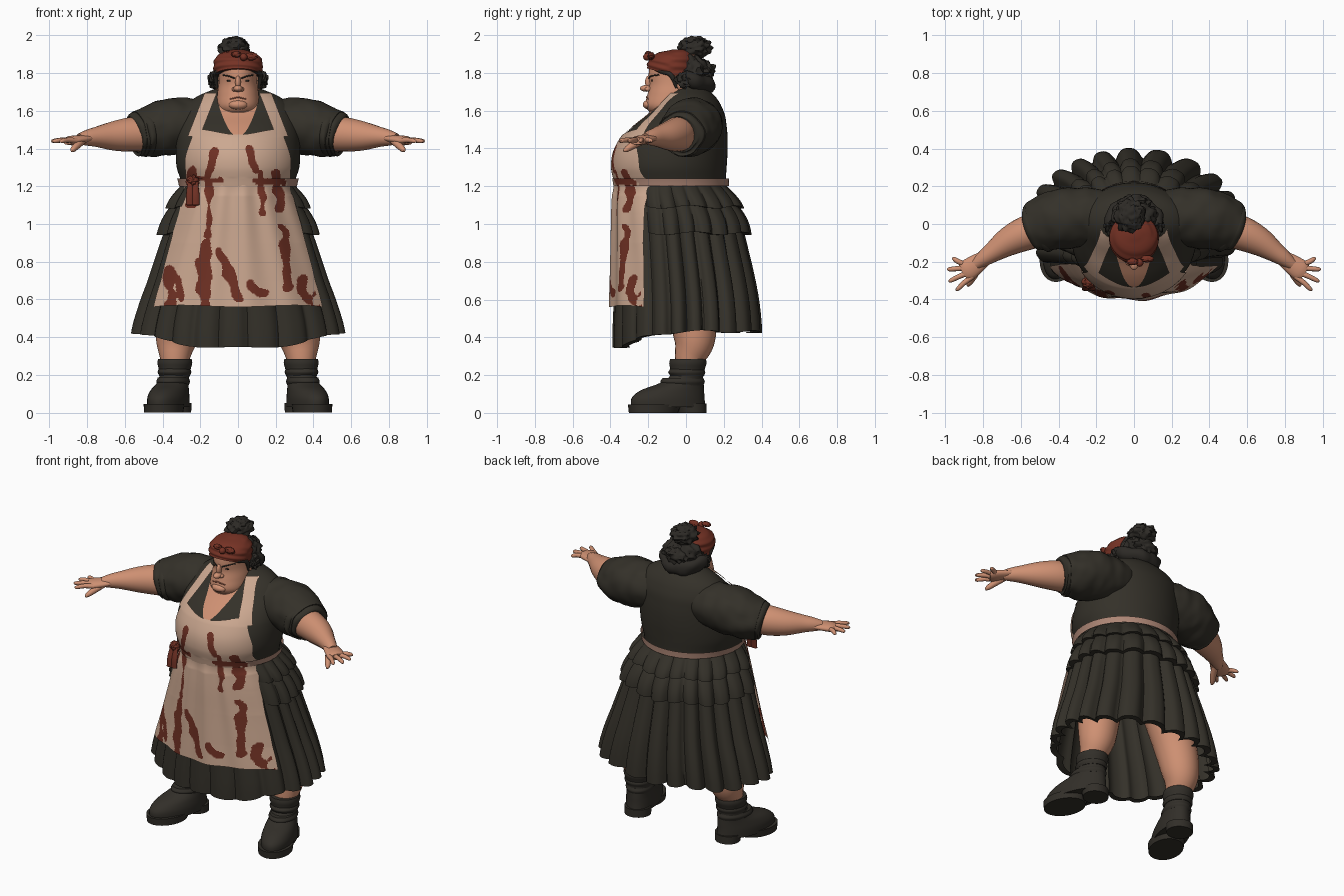
import bpy, bmesh
from math import sin, cos, pi, sqrt, radians
from mathutils import Vector, Matrix, noise

cube = bpy.data.objects.get("Cube")
if cube:
    bpy.data.objects.remove(cube)


def material(name, r, g, b):
    m = bpy.data.materials.new(name)
    m.use_nodes = True
    m.diffuse_color = (r, g, b, 1)
    bsdf = next(n for n in m.node_tree.nodes if n.type == 'BSDF_PRINCIPLED')
    bsdf.inputs["Base Color"].default_value = (r, g, b, 1)
    bsdf.inputs["Roughness"].default_value = 0.9
    return m


DRESS = material("charcoal cloth", .034, .030, .022)
SKIN = material("skin", .62, .28, .17)
APRON = material("cream apron", .60, .39, .28)
BLOOD = material("dried red stain", .16, .03, .017)
SCARF = material("rust red scarf", .18, .032, .018)
HAIR = material("dark hair", .026, .023, .019)
BOOT = material("dark leather", .032, .028, .022)
BELT = material("dusty pink band", .42, .24, .18)
LIP = material("ruddy skin", .36, .12, .07)


# ---------- helpers ----------
def finish(name, bm, mats, rule=None, mirrored=False):
    bmesh.ops.recalc_face_normals(bm, faces=bm.faces)
    if rule:
        for f in bm.faces:
            f.material_index = rule(f.calc_center_median())
    mesh = bpy.data.meshes.new(name)
    bm.to_mesh(mesh)
    bm.free()
    for m in mats:
        mesh.materials.append(m)
    ob = bpy.data.objects.new(name, mesh)
    bpy.context.collection.objects.link(ob)
    bpy.ops.object.select_all(action='DESELECT')
    ob.select_set(True)
    bpy.context.view_layer.objects.active = ob
    bpy.ops.object.shade_smooth_by_angle(angle=radians(50))
    if mirrored:
        ob.modifiers.new("Mirror", 'MIRROR').use_mirror_merge = False


def surf(name, mats, fn, nu, nv, wrap=True, caps=False, **kw):
    """Grid surface from fn(u, v), both in 0..1."""
    bm = bmesh.new()
    cols = nu if wrap else nu + 1
    rows = [[bm.verts.new(fn(i / nu, j / nv)) for i in range(cols)] for j in range(nv + 1)]
    for lo, hi in zip(rows, rows[1:]):
        for i in range(nu):
            k = (i + 1) % cols
            bm.faces.new((lo[i], lo[k], hi[k], hi[i]))
    if caps:
        bm.faces.new(rows[0])
        bm.faces.new(rows[-1])
    finish(name, bm, mats, **kw)


def clamp(x):
    return max(0, min(1, x))


def spline(p, i, f):
    a, b, c, d = (Vector(p[max(0, min(len(p) - 1, i + k))]) for k in (-1, 0, 1, 2))
    return (2 * b + (c - a) * f + (2 * a - 5 * b + 4 * c - d) * f * f + (3 * b - a - 3 * c + d) * f ** 3) / 2


def section(rows, z):
    """Half width, middle y and half depth of a (z, width, front, back) profile."""
    z = max(rows[0][0], min(rows[-1][0], z))
    i = max(k for k in range(len(rows) - 1) if rows[k][0] <= z)
    _, rx, yf, yb = spline(rows, i, (z - rows[i][0]) / (rows[i + 1][0] - rows[i][0]))
    return rx, (yf + yb) / 2, (yb - yf) / 2


def ring(rows, z, u, off=0):
    rx, cy, ry = section(rows, z)
    a = 2 * pi * u
    return Vector(((rx + off) * cos(a), cy + (ry + off) * sin(a), z))


def front_y(rows, x, z):
    rx, cy, ry = section(rows, z)
    return cy - ry * sqrt(max(.04, 1 - (x / rx) ** 2))


def loft(name, mats, rows, nu=32, nv=24, xf=Matrix(), **kw):
    z0, z1 = rows[0][0], rows[-1][0]
    surf(name, mats, lambda u, v: xf @ ring(rows, z0 + (z1 - z0) * v, u), nu, nv, caps=True, **kw)


def tube(name, mat, pts, flat=1, up=(0, 0, 1), nu=16, nv=20, mirrored=True, wrinkle=0):
    """Round tube through (x, y, z, radius) points."""
    def at(v):
        k = clamp(v) * (len(pts) - 1)
        i = min(int(k), len(pts) - 2)
        return spline(pts, i, k - i)

    def fn(u, v):
        p = at(v)
        t = (at(v + .01) - at(v - .01)).xyz.normalized()
        side = t.cross(Vector(up)).normalized()
        out = side * cos(2 * pi * u) + side.cross(t) * flat * sin(2 * pi * u)
        return p.xyz + out * (p.w + wrinkle * noise.noise((p.xyz + out * p.w) * 14))
    surf(name, [mat], fn, nu, nv, caps=True, mirrored=mirrored)


def blob(name, mat, loc, size, lump=0, mirrored=False):
    bm = bmesh.new()
    bmesh.ops.create_icosphere(bm, subdivisions=4 if lump else 3, radius=1)
    for v in bm.verts:
        w = 1 + lump * noise.noise(v.co * 3 + Vector(loc) * 30)
        v.co = Vector([l + c * s * w for l, c, s in zip(loc, v.co, size)])
    finish(name, bm, [mat], mirrored=mirrored)


# ---------- body and dress ----------
TORSO = [(1.15, .29, -.36, .21), (1.22, .30, -.37, .21), (1.30, .325, -.385, .215), (1.38, .33, -.375, .22),
         (1.46, .325, -.335, .22), (1.52, .315, -.275, .215), (1.58, .30, -.20, .205),
         (1.64, .265, -.14, .18), (1.68, .21, -.10, .15), (1.73, .10, -.06, .10)]
SKIRT = [(.34, .575, -.39, .40), (.42, .57, -.39, .40), (.55, .535, -.385, .39), (.7, .48, -.38, .365),
         (.9, .415, -.375, .32), (1.05, .36, -.372, .28), (1.22, .29, -.365, .20)]
loft("dress_bodice", [DRESS], TORSO, nu=64, nv=48)


def chest_point(u, v):
    z = 1.465 + .175 * v
    x = (2 * u - 1) * .105 * sqrt(v)
    return Vector((x, front_y(TORSO, x, z) - .005, z))


surf("neckline_skin", [SKIN], chest_point, 12, 20, wrap=False)


def pleated(name, top, hem, dip, flare, depth):
    """One skirt tier: scalloped pleats, hem folded inward at the end."""
    def fn(u, v):
        a = 2 * pi * u
        s = sin(a)
        t = min(1, v / .88)
        bottom = hem - dip * max(0, -s) ** 2 + .008 * sin(7 * a)
        z = top + (bottom - top) * t
        back = clamp((s + .6) * 2.5)
        crease = (1 - abs(sin(11 * a + .6 * sin(3 * a)))) ** 1.5 * depth * (.5 + .5 * back)
        off = flare * back * sin(t * pi * .6) - crease * sqrt(t) - (.02 if v > .9 else 0) - (.02 if v > .95 else 0)
        return ring(SKIRT, z, u, off)
    surf(name, [DRESS], fn, 264, 17)


pleated("skirt", 1.2, .43, .09, .004, .06)
pleated("lower_ruffle", 1.15, .95, 0, .04, .04)
pleated("upper_ruffle", 1.22, 1.09, 0, .045, .03)

# ---------- apron with stains ----------
STAINS = [(-.12, 1.39, -.16, 1.24, .032), (-.15, 1.22, -.16, .94, .02), (-.24, 1.28, -.24, 1.10, .028),
          (.06, 1.40, .09, 1.28, .024), (.12, 1.27, .13, 1.06, .02), (.20, 1.27, .22, 1.08, .025),
          (-.17, .88, -.19, .56, .042), (-.10, .86, .01, .60, .028), (-.36, .76, -.35, .58, .035),
          (.24, .98, .27, .68, .03), (.06, .68, .13, .63, .025), (.33, .70, .40, .56, .032),
          (-.21, 1.24, -.10, 1.23, .02), (.08, 1.23, .24, 1.22, .018), (-.33, .70, -.30, .60, .02)]


def stained(c):
    p = Vector((c.x, c.z))
    rough = .8 + noise.noise(Vector((c.x, 0, c.z * .6)) * 22)
    for x0, z0, x1, z1, w in STAINS:
        a, d = Vector((x0, z0)), Vector((x1 - x0, z1 - z0))
        if (p - a - d * clamp((p - a).dot(d) / d.length_squared)).length < w * rough:
            return 1
    return 0


def band_colour(c):
    if c.y > -.1 or abs(c.x) > .26:
        return 0
    return 1 if stained(c) else 2


HALF = [(.52, .455, 0, 0), (.7, .41, 0, 0), (1.0, .335, 0, 0), (1.22, .28, 0, 0), (1.35, .28, 0, 0), (1.5, .235, 0, 0)]


def apron_point(u, v):
    k = 2 * u - 1
    z = 1.49 - .015 * cos(pi * k) + (.545 - 1.49) * v + .03 * v * (1 - k * k)
    x = k * section(HALF, z)[0]
    blend = clamp((z - 1.15) / .1)
    y = blend * front_y(TORSO, x, z) + (1 - blend) * front_y(SKIRT, x, z)
    fold = .007 * (1 + sin(16 * x + 9 * z * k)) * (1 - blend)
    return Vector((x, y - .012 - fold, z))


surf("apron", [APRON, BLOOD], apron_point, 150, 170, wrap=False, rule=stained)


def strap_point(u, v):
    z = 1.46 + .23 * v
    x = .235 - .09 * v + (u - .5) * .065
    return Vector((x, front_y(TORSO, x, z) - .012, z + .004))


surf("apron_straps", [APRON], strap_point, 4, 16, wrap=False, mirrored=True)
surf("waist_band", [BELT, BLOOD, APRON], lambda u, v: ring(TORSO, 1.20 + .04 * v, u, .017), 128, 4, rule=band_colour)
blob("band_knot", BLOOD, (-.24, -.31, 1.225), (.035, .03, .03), .3)
for n, x in enumerate((-.255, -.225)):
    tube(f"band_tail_{n}", BLOOD, [(x, -.32, 1.23, .012), (x, -.34, 1.16, .02), (x, -.345, 1.10, .022)],
         flat=.5, up=(0, 1, 0), mirrored=False)

# ---------- arms ----------
tube("sleeves", DRESS, [(.12, .04, 1.54, .13), (.25, .04, 1.525, .15), (.36, .03, 1.515, .16),
                        (.45, .01, 1.495, .152), (.53, -.02, 1.48, .128)], flat=.93, nu=40, nv=36, wrinkle=.012)
for n, x in enumerate((.495, .53)):
    tube(f"rolled_cuffs_{n}", DRESS, [(x - .028, -.01, 1.483, .105), (x - .014, -.015, 1.481, .13 - .008 * n),
                                      (x + .012, -.025, 1.479, .13 - .008 * n), (x + .025, -.03, 1.476, .10)],
         flat=.92, nu=40, wrinkle=.012)
tube("forearms", SKIN, [(.45, -.02, 1.48, .09), (.56, -.045, 1.475, .092), (.66, -.09, 1.467, .078),
                        (.75, -.15, 1.462, .054), (.80, -.185, 1.457, .042), (.84, -.215, 1.45, .03)], nu=20)
tube("palms", SKIN, [(.78, -.172, 1.457, .038), (.83, -.208, 1.45, .05), (.88, -.243, 1.443, .056),
                     (.905, -.26, 1.44, .045)], flat=.45)
TIPS = [(.965, -.185), (.99, -.24), (.982, -.30), (.945, -.345)]
for n, (x, y) in enumerate(TIPS):
    k = .042 - .028 * n
    bx, by = .88 + .55 * k, -.245 + .8 * k
    tube(f"fingers_{n}", SKIN, [(bx, by, 1.442, .015), ((x + bx) / 2, (y + by) / 2, 1.445, .0135),
                                (x - .01, y, 1.44, .011), (x, y, 1.437, .004)], nu=10, nv=9)
tube("thumbs", SKIN, [(.82, -.22, 1.445, .02), (.85, -.275, 1.42, .02), (.875, -.315, 1.395, .015),
                      (.88, -.33, 1.385, .005)], nu=10, nv=9)

# ---------- legs and boots ----------
tube("legs", SKIN, [(.335, .005, .2, .06), (.335, .02, .29, .08), (.325, .045, .40, .112),
                    (.29, .03, .60, .13), (.20, .02, .85, .14)], up=(0, 1, 0), nu=24)
TURN = Matrix.Translation((.335, .01, 0)) @ Matrix.Rotation(radians(18), 4, 'Z')
UPPER = [(.03, .098, -.315, .095), (.08, .098, -.31, .09), (.12, .09, -.26, .088), (.155, .08, -.16, .085),
         (.19, .078, -.10, .082), (.23, .084, -.095, .09), (.265, .092, -.10, .10), (.285, .088, -.095, .096)]
loft("boot_uppers", [BOOT], UPPER, xf=TURN, mirrored=True)
loft("boot_soles", [BOOT], [(0, .10, -.325, -.06), (.045, .104, -.33, -.04)], nv=2, xf=TURN, mirrored=True)
loft("boot_heels", [BOOT], [(0, .08, -.05, .10), (.05, .082, -.06, .10)], nv=2, xf=TURN, mirrored=True)
for n, z in enumerate((.165, .215)):
    rx, cy, ry = section(UPPER, z)
    band = [(z - .02, rx, cy - ry, cy + ry), (z, rx + .007, cy - ry - .012, cy + ry + .007),
            (z + .02, rx, cy - ry, cy + ry)]
    loft(f"boot_creases_{n}", [BOOT], band, nv=8, xf=TURN, mirrored=True)

# ---------- head ----------
HEAD = [(1.565, .06, -.15, .0), (1.595, .098, -.195, .03), (1.63, .112, -.215, .05), (1.69, .110, -.203, .07),
        (1.74, .103, -.193, .08), (1.79, .10, -.198, .09), (1.85, .105, -.185, .09), (1.90, .07, -.14, .05)]
loft("head", [SKIN], HEAD, nu=40, nv=32)
tube("neck", SKIN, [(0, -.01, 1.52, .12), (0, -.02, 1.62, .105), (0, -.03, 1.70, .10)],
     up=(0, 1, 0), nu=24, mirrored=False)
blob("double_chin", SKIN, (0, -.12, 1.595), (.10, .075, .045))
blob("chin", SKIN, (0, -.195, 1.632), (.05, .034, .026))
blob("nose_tip", SKIN, (0, -.21, 1.718), (.024, .034, .018))
blob("nose_bridge", SKIN, (0, -.195, 1.752), (.015, .022, .035))
blob("nostrils", SKIN, (.02, -.2, 1.714), (.013, .018, .012), mirrored=True)
blob("ears", SKIN, (.108, -.03, 1.745), (.016, .025, .036), mirrored=True)
blob("eyes", HAIR, (.045, front_y(HEAD, .045, 1.76), 1.76), (.016, .004, .005), mirrored=True)
tube("eyebrows", HAIR, [(x, front_y(HEAD, x, z) - .002, z, .004) for x, z in ((.018, 1.772), (.045, 1.783), (.08, 1.79))],
     nu=8, nv=8)
tube("mouth", LIP, [(x, front_y(HEAD, x, 1.673) - .001, 1.673 - abs(x) * .25, .004)
                    for x in (-.045, -.02, 0, .02, .045)], nu=8, nv=12, mirrored=False)

# ---------- scarf and hair ----------
WRAP = [(1.78, .122, -.20, .06), (1.83, .13, -.208, .055), (1.88, .122, -.19, .05),
        (1.91, .085, -.14, .03), (1.925, .03, -.07, .0)]


def scarf_point(u, v):
    low = 1.785 + .04 * max(0, -sin(2 * pi * u))
    return ring(WRAP, low + (1.925 - low) * v, u, .003 * sin(22 * v + 4 * u))


surf("head_scarf", [SCARF], scarf_point, 40, 20, caps=True)
blob("scarf_knot", SCARF, (.03, -.205, 1.885), (.02, .022, .02))
blob("scarf_bow_left", SCARF, (.07, -.185, 1.89), (.034, .018, .02), .2)
blob("scarf_bow_right", SCARF, (-.008, -.20, 1.90), (.03, .018, .016), .2)
blob("hair_back", HAIR, (0, .035, 1.80), (.125, .085, .10), .25)
blob("top_bun", HAIR, (-.02, .045, 1.935), (.08, .088, .055), .3)
blob("bun_crown", HAIR, (-.015, .045, 1.965), (.055, .06, .028), .3)
tube("nape_roll", HAIR, [(-.135, -.01, 1.785, .025), (-.10, .07, 1.75, .045), (0, .10, 1.735, .05),
                         (.10, .07, 1.75, .045), (.135, -.01, 1.785, .025)], mirrored=False, wrinkle=.02)
blob("low_bun", HAIR, (0, .09, 1.81), (.085, .06, .055), .4)
blob("side_curls", HAIR, (.125, -.01, 1.765), (.032, .045, .04), .5, mirrored=True)
tube("temple_locks", HAIR, [(.07, -.165, 1.825, .012), (.10, -.13, 1.81, .014), (.118, -.08, 1.79, .014),
                            (.112, -.05, 1.72, .006)], nu=10)
